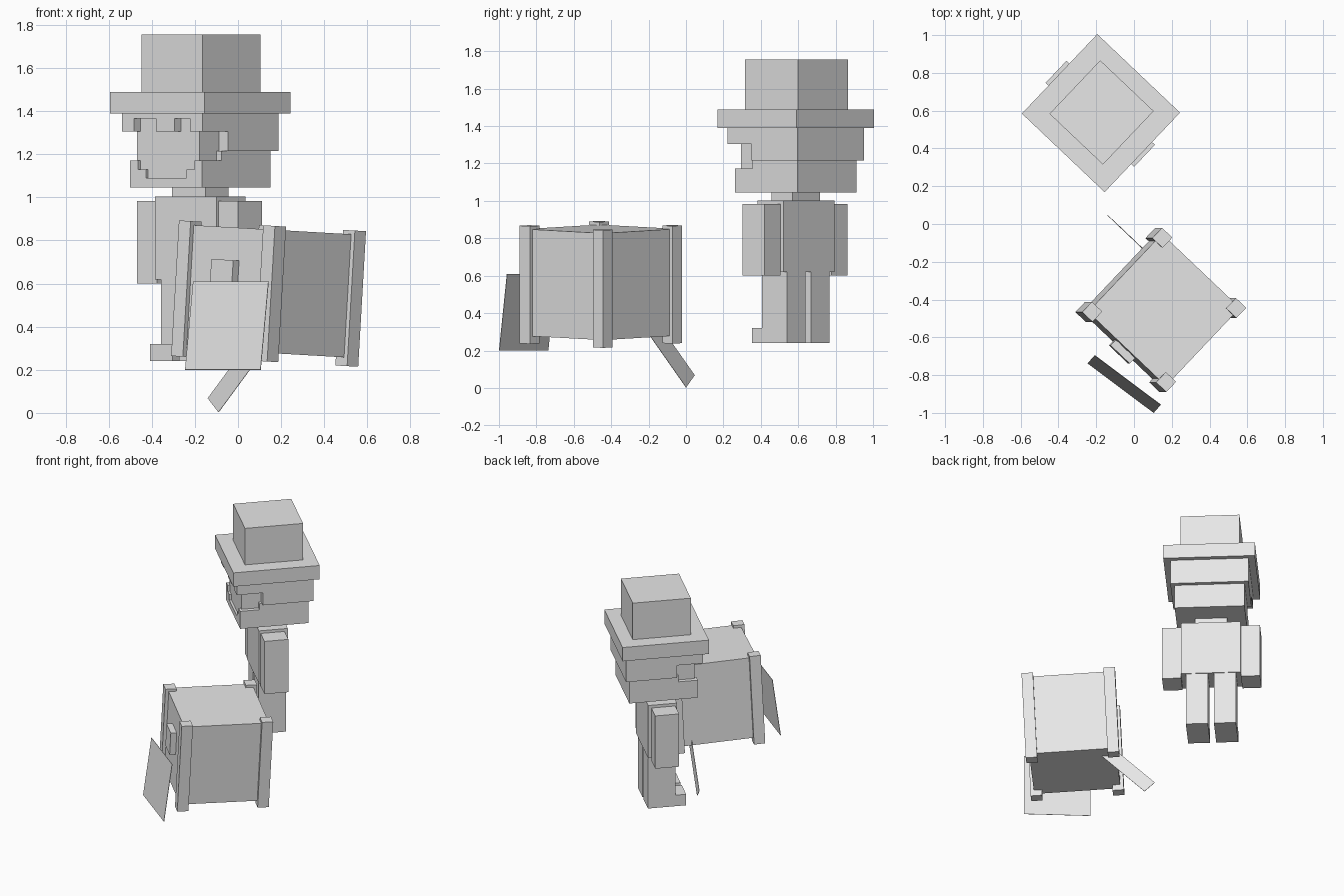
import bpy, bmesh, math
from mathutils import Matrix, Vector

if "Cube" in bpy.data.objects:
    bpy.data.objects.remove(bpy.data.objects["Cube"])

grey = bpy.data.materials.new("plain_grey")
grey.diffuse_color = (0.8, 0.8, 0.8, 1)
grey.use_nodes = True
grey.node_tree.nodes["Principled BSDF"].inputs["Base Color"].default_value = grey.diffuse_color

TURN = Matrix.Rotation(math.radians(46.5), 4, 'Z')
FIGURE = Matrix.Translation((-0.175, 0.587, 0)) @ TURN
# crate frame: origin at the centre of the post tops, leaning slightly to +x
CRATE = (Matrix.Translation((0.16, -0.455, 0.868))
         @ Matrix.Rotation(math.radians(3.3), 4, 'Y') @ TURN)


def finish(name, bm):
    me = bpy.data.meshes.new(name)
    bm.to_mesh(me)
    bm.free()
    me.materials.append(grey)
    ob = bpy.data.objects.new(name, me)
    bpy.context.collection.objects.link(ob)
    return ob


def boxes(name, frame, *ranges):
    """One object from boxes given as (x0, x1, y0, y1, z0, z1) in a local frame."""
    bm = bmesh.new()
    for x0, x1, y0, y1, z0, z1 in ranges:
        place = Matrix.Translation(((x0 + x1) / 2, (y0 + y1) / 2, (z0 + z1) / 2))
        size = Matrix.Diagonal((x1 - x0, y1 - y0, z1 - z0, 1))
        bmesh.ops.create_cube(bm, size=1, matrix=frame @ place @ size)
    return finish(name, bm)


def sheet(name, corner, side, up):
    """Thin loose panel spanned by two edges."""
    c, s, u = Vector(corner), Vector(side), Vector(up)
    bm = bmesh.new()
    bm.faces.new([bm.verts.new(p) for p in (c, c + s, c + s + u, c + u)])
    ob = finish(name, bm)
    mod = ob.modifiers.new("thickness", 'SOLIDIFY')
    mod.thickness = 0.003
    mod.offset = 0
    return ob


# --- Figure (local -x is forward) ---
boxes("hat_crown", FIGURE, (-0.19, 0.2, -0.195, 0.195, 1.49, 1.755))
boxes("hat_brim", FIGURE, (-0.29, 0.29, -0.302, 0.302, 1.39, 1.49))
boxes("head", FIGURE, (-0.215, 0.21, -0.2, 0.2, 1.046, 1.389))

# upper hair: band under the brim, sides and back, fringe locks
H = 0.2575
boxes("hair", FIGURE,
      (-H, H, -H, H, 1.365, 1.39),
      (-0.2, H, -H, H, 1.305, 1.365),
      (-0.083, H, -H, H, 1.215, 1.305),
      *[(-H, -0.2, b0, b1, 1.305, 1.365)
        for b0, b1 in ((-H, -0.18), (-0.08, 0.04), (0.18, H))])

# lower hair and stepped beard around the face
L = 0.23
boxes("beard", FIGURE,
      (-L, L, -L, L, 1.045, 1.09),
      (-0.1, L, -L, L, 1.09, 1.215),
      *[(-L, -0.1, min(s * i, s * L), max(s * i, s * L), z0, z1)
        for s in (-1, 1)
        for i, z0, z1 in ((0.13, 1.09, 1.13), (0.18, 1.13, 1.172))])

boxes("neck", FIGURE, (-0.078, 0.078, -0.107, 0.107, 1.0, 1.045))
boxes("torso", FIGURE, (-0.097, 0.097, -0.197, 0.197, 0.62, 1.003))

for side, s in (("right", -1), ("left", 1)):
    arm = sorted((s * 0.197, s * 0.323))
    leg = sorted((s * 0.02, s * 0.165))
    boxes(side + "_arm", FIGURE, (-0.085, 0.075, *arm, 0.6, 0.983))
    boxes(side + "_leg", FIGURE, (-0.092, 0.092, *leg, 0.24, 0.62))
    boxes(side + "_foot", FIGURE, (-0.165, -0.092, *leg, 0.24, 0.32))

# --- Crate ---
boxes("crate_body", CRATE, (-0.285, 0.285, -0.285, 0.285, -0.59, -0.018))
P, W = 0.27, 0.0375
boxes("crate_posts", CRATE,
      *[(i * P - W, i * P + W, j * P - W, j * P + W, -0.63, 0)
        for i in (-1, 1) for j in (-1, 1)])
boxes("crate_latch", CRATE, (-0.325, -0.285, -0.07, 0.07, -0.33, -0.17))

# --- Loose panels ---
sheet("front_panel", (-0.245, -0.737, 0.2), (0.35, -0.262, 0), (0.037, 0.042, 0.41))
sheet("rear_strip", (-0.09, 0.0, 0.003), (-0.05, 0.046, 0.065), (0.25, -0.238, 0.34))
